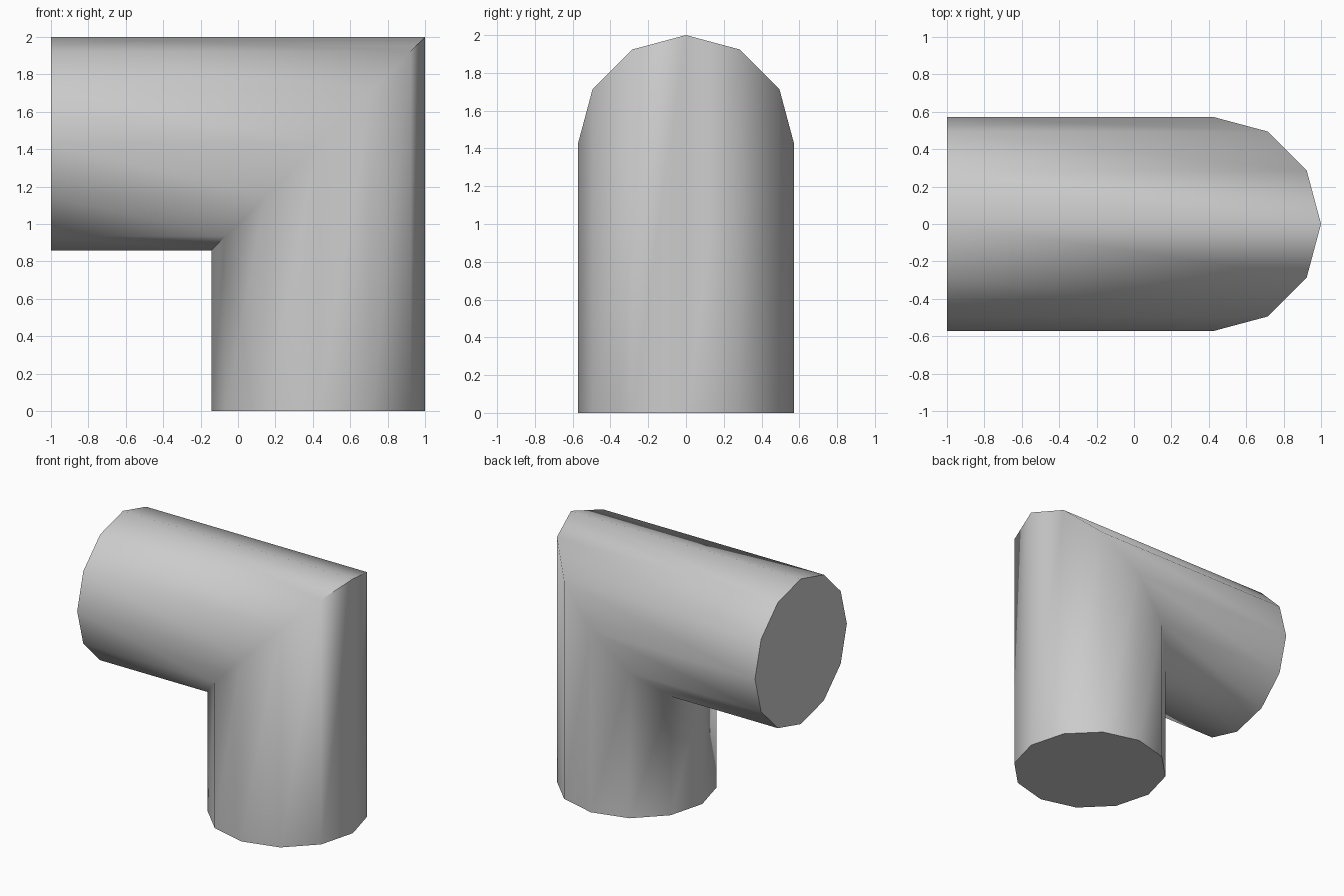
import bpy, bmesh, math

cube = bpy.data.objects.get("Cube")
if cube:
    bpy.data.objects.remove(cube, do_unlink=True)

SIDES = 12
RADIUS = 0.571
AXIS_X = 1 - RADIUS      # centre line of the upright arm
AXIS_Z = 2 - RADIUS      # centre line of the level arm

grey = bpy.data.materials.new("plain grey")
grey.use_nodes = True
colour = (0.6, 0.6, 0.6, 1)
grey.diffuse_color = colour
grey.node_tree.nodes["Principled BSDF"].inputs["Base Color"].default_value = colour

# Three rings: foot, mitre joint, open end of the level arm
bm = bmesh.new()
foot, mitre, end = [], [], []
for i in range(SIDES):
    a = math.tau * i / SIDES
    c, s = RADIUS * math.cos(a), RADIUS * math.sin(a)
    foot.append(bm.verts.new((AXIS_X + c, s, 0)))
    mitre.append(bm.verts.new((AXIS_X + c, s, AXIS_Z + c)))
    end.append(bm.verts.new((-1, s, AXIS_Z + c)))

# Walls of both arms
for lower, upper in ((foot, mitre), (mitre, end)):
    for i in range(SIDES):
        j = (i + 1) % SIDES
        bm.faces.new((lower[i], lower[j], upper[j], upper[i]))

# End caps
bm.faces.new(foot)
bm.faces.new(end)
bmesh.ops.recalc_face_normals(bm, faces=bm.faces)

mesh = bpy.data.meshes.new("pipe_elbow")
bm.to_mesh(mesh)
bm.free()
mesh.materials.append(grey)
elbow = bpy.data.objects.new("pipe_elbow", mesh)
bpy.context.collection.objects.link(elbow)

# Smooth walls, crisp caps and crisp outer and inner mitre corners
bpy.ops.object.select_all(action="DESELECT")
elbow.select_set(True)
bpy.context.view_layer.objects.active = elbow
bpy.ops.object.shade_smooth_by_angle(angle=math.radians(70))
